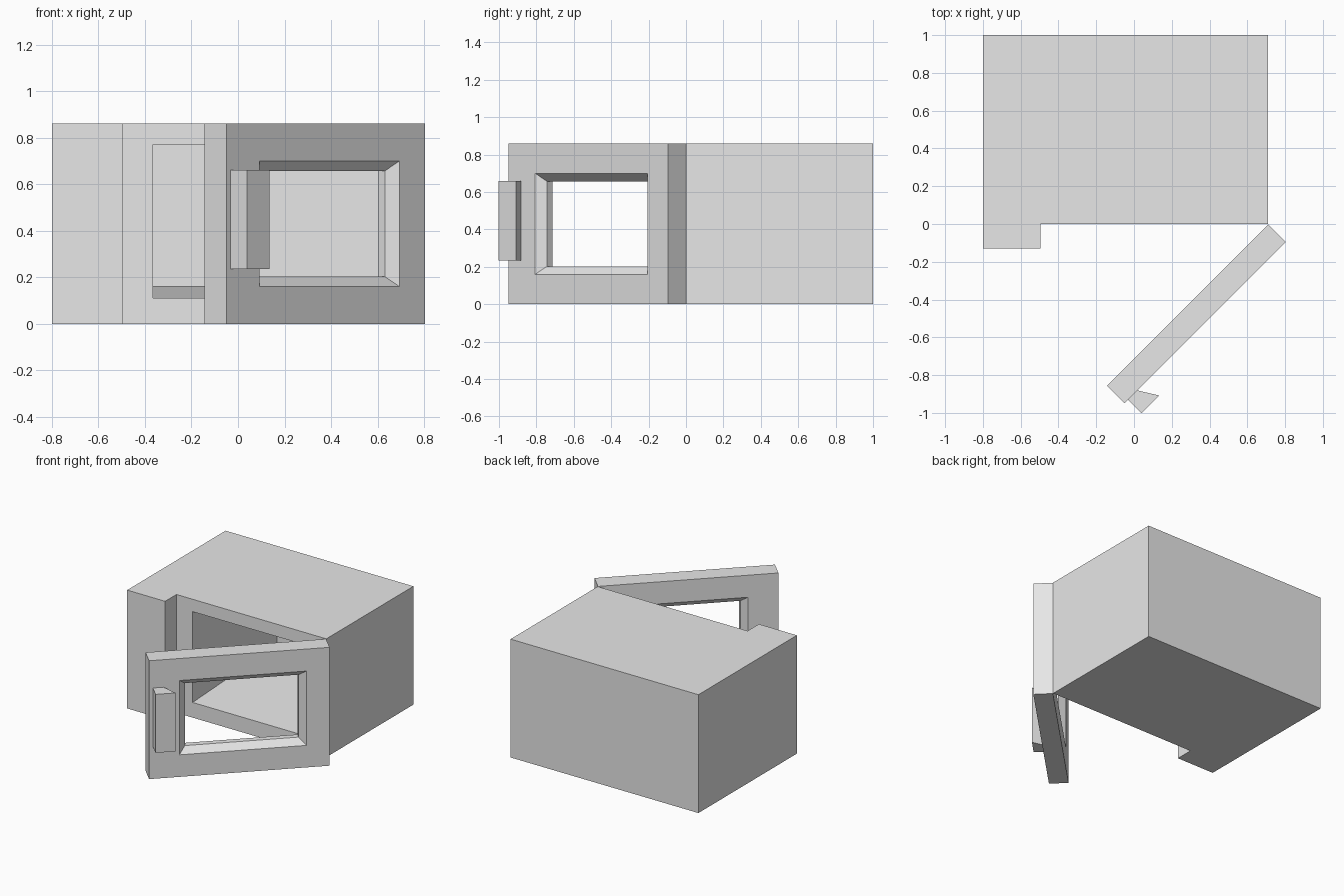
import bpy, bmesh, math

cube = bpy.data.objects.get("Cube")
if cube:
    bpy.data.objects.remove(cube, do_unlink=True)

grey = bpy.data.materials.new("light_grey")
grey.use_nodes = True
grey.diffuse_color = (0.8, 0.8, 0.8, 1)
bsdf = next(n for n in grey.node_tree.nodes if n.type == 'BSDF_PRINCIPLED')
bsdf.inputs["Base Color"].default_value = (0.8, 0.8, 0.8, 1)

HEIGHT = 0.86
HINGE = (0.71, -0.003, 0)
OPEN_ANGLE = math.radians(225)


def finish(name, bm):
    """Turn a bmesh into a flat-shaded grey object."""
    bmesh.ops.recalc_face_normals(bm, faces=bm.faces)
    mesh = bpy.data.meshes.new(name)
    bm.to_mesh(mesh)
    bm.free()
    mesh.materials.append(grey)
    obj = bpy.data.objects.new(name, mesh)
    bpy.context.collection.objects.link(obj)
    return obj


def prism(name, outline, z0, z1):
    """Extrude an outline in plan from z0 up to z1."""
    bm = bmesh.new()
    base = bm.faces.new([bm.verts.new((x, y, z0)) for x, y in outline])
    top = bmesh.ops.extrude_face_region(bm, geom=[base])["geom"]
    verts = [g for g in top if isinstance(g, bmesh.types.BMVert)]
    bmesh.ops.translate(bm, verts=verts, vec=(0, 0, z1 - z0))
    return finish(name, bm)


def loft_loop(name, rings):
    """Join rectangular rings (u0, u1, z0, z1, depth) into a closed frame."""
    bm = bmesh.new()
    loops = [[bm.verts.new(p) for p in ((a, t, c), (b, t, c), (b, t, d), (a, t, d))]
             for a, b, c, d, t in rings]
    for i, ring in enumerate(loops):
        following = loops[(i + 1) % len(loops)]
        for k in range(4):
            j = (k + 1) % 4
            bm.faces.new((ring[k], ring[j], following[j], following[k]))
    return finish(name, bm)


# Body with the control panel standing forward on its right side
body = prism("oven_body", [(-0.8, -0.13), (-0.495, -0.13), (-0.495, 0),
                           (0.71, 0), (0.71, 1), (-0.8, 1)], 0, HEIGHT)

# Cooking chamber, its floor rising slightly to the back
cutter = prism("chamber_cutter", [(-0.365, -0.1), (0.62, -0.1),
                                  (0.62, 0.97), (-0.365, 0.97)], 0.105, 0.77)
for v in cutter.data.vertices:
    if v.co.z < 0.5 and v.co.y > 0.5:
        v.co.z = 0.16
cutter.hide_render = True
cut = body.modifiers.new("chamber", 'BOOLEAN')
cut.operation = 'DIFFERENCE'
cut.object = cutter
bpy.context.view_layer.objects.active = body
body.select_set(True)
bpy.ops.object.modifier_apply(modifier=cut.name)
bpy.data.objects.remove(cutter, do_unlink=True)

# Open door, its window chamfered on both faces
THICK, BEVEL = 0.132, 0.045
outer = (0, 1.207, 0, HEIGHT)
window = (0.155, 1.004, 0.16, 0.70)
opening = (0.199, 0.96, 0.203, 0.657)
door = loft_loop("door", [(*outer, 0), (*outer, THICK), (*window, THICK),
                          (*opening, THICK - BEVEL), (*opening, BEVEL), (*window, 0)])

# Flared door handle
handle = prism("door_handle", [(1.181, THICK), (1.11, THICK),
                               (1.047, 0.233), (1.181, 0.233)], 0.235, 0.66)

for part in (door, handle):
    part.location = HINGE
    part.rotation_euler.z = OPEN_ANGLE
